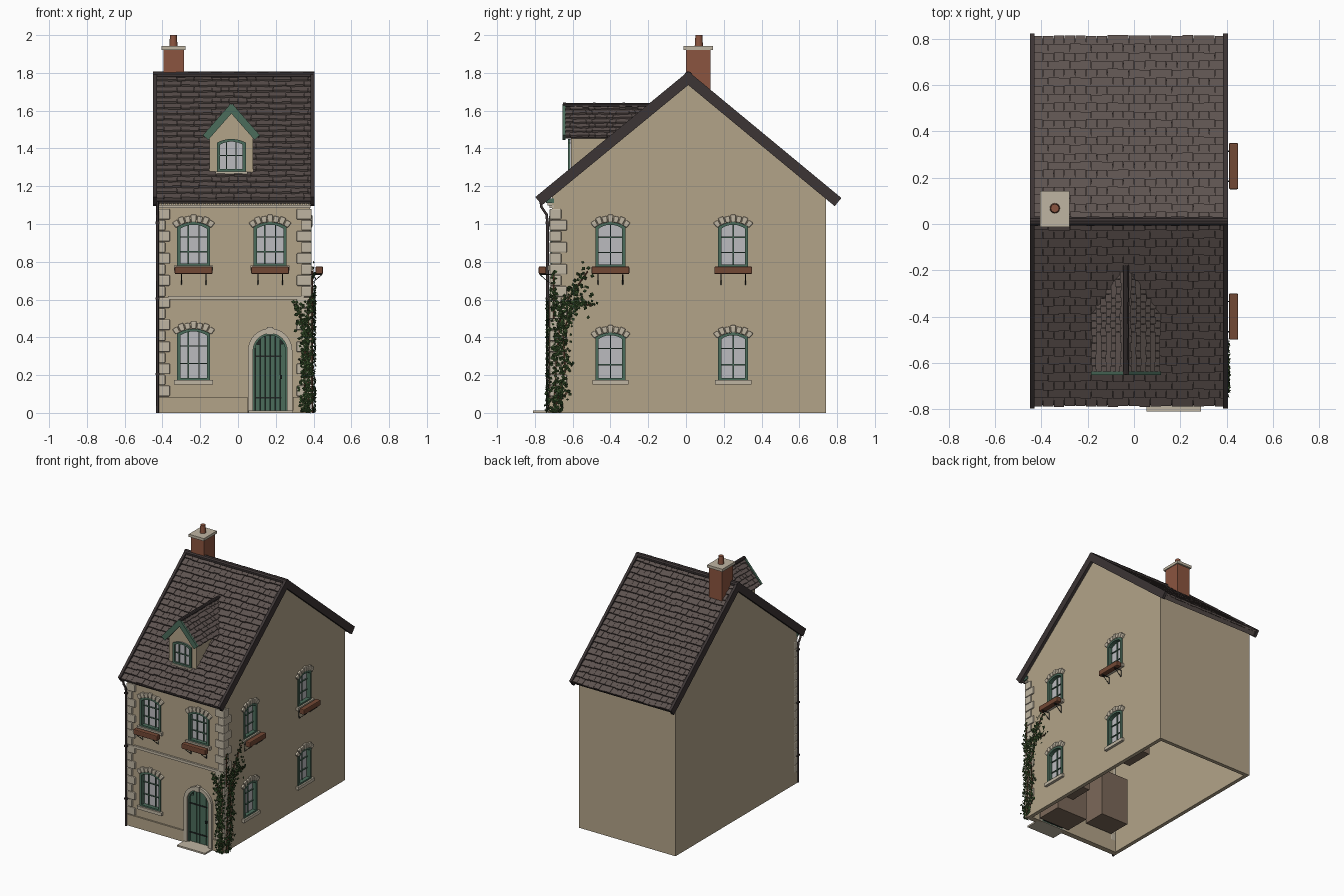
import bpy, bmesh, math, random
from mathutils import Matrix, Vector

if "Cube" in bpy.data.objects:
    bpy.data.objects.remove(bpy.data.objects["Cube"])
random.seed(4)

COL = dict(wall=(.45, .37, .25), stone=(.52, .46, .36), roof=(.11, .085, .078), trim=(.045, .035, .035),
           green=(.07, .15, .105), brick=(.26, .09, .05), wood=(.17, .065, .035), glass=(.5, .5, .52),
           iron=(.015, .02, .018), leaf=(.035, .075, .022), room=(.2, .14, .1))
MATS = {}
for k, c in COL.items():
    MATS[k] = bpy.data.materials.new(k)
    MATS[k].diffuse_color = (*c, 1)

def frame(o, u, v, d):
    m = Matrix((u, v, d)).transposed().to_4x4()
    m.translation = o
    return m

# wall frames: u along the wall, v up, d outwards
def front(cx, y=-.71): return frame((cx, y, 0), (1, 0, 0), (0, 0, 1), (0, -1, 0))
def right(cy, x=.38): return frame((x, cy, 0), (0, 1, 0), (0, 0, 1), (1, 0, 0))

PARTS = {}
def part(name, mat):
    return PARTS.setdefault((name, mat), bmesh.new())

def prism(bm, pts, d0, d1, M):
    a = [bm.verts.new(M @ Vector((p[0], p[1], d0))) for p in pts]
    b = [bm.verts.new(M @ Vector((p[0], p[1], d1))) for p in pts]
    bm.faces.new(a[::-1]); bm.faces.new(b)
    for i in range(len(a)):
        j = (i + 1) % len(a)
        bm.faces.new((a[i], a[j], b[j], b[i]))

def box(bm, u0, u1, v0, v1, d0, d1, M=Matrix()):
    prism(bm, [(u0, v0), (u1, v0), (u1, v1), (u0, v1)], d0, d1, M)

def ring(bm, outer, inner, d0, d1, M):
    L = [[bm.verts.new(M @ Vector((p[0], p[1], d))) for p in pts]
         for pts, d in ((outer, d0), (outer, d1), (inner, d1), (inner, d0))]
    n = len(outer)
    for i in range(n):
        j = (i + 1) % n
        for k in range(4):
            a, b = L[k], L[(k + 1) % 4]
            bm.faces.new((a[i], a[j], b[j], b[i]))

def arch(w, z0, zs, rise, n=10):
    R = (w * w / 4 + rise * rise) / (2 * rise)
    h = math.asin(min(1, w / 2 / R))
    arc = [(R * math.sin(h - 2 * h * i / n), zs + rise - R + R * math.cos(h - 2 * h * i / n)) for i in range(n + 1)]
    return [(-w / 2, z0), (w / 2, z0)] + arc

def tube(name, pts, r, mat):
    cu = bpy.data.curves.new(name, 'CURVE')
    cu.dimensions = '3D'; cu.bevel_depth = r; cu.bevel_resolution = 1; cu.use_fill_caps = True
    s = cu.splines.new('POLY'); s.points.add(len(pts) - 1)
    for p, q in zip(s.points, pts): p.co = (*q, 1)
    cu.materials.append(MATS[mat])
    bpy.context.collection.objects.link(bpy.data.objects.new(name, cu))

# --- wall shell, open underneath
shell = part('house_walls', 'wall')
prism(shell, [(-.71, 0), (.74, 0), (.74, 1.145), (.01, 1.745), (-.71, 1.15)], -.43, .38, right(0, 0))
bmesh.ops.recalc_face_normals(shell, faces=shell.faces)
bmesh.ops.delete(shell, geom=[f for f in shell.faces if f.normal.z < -.9], context='FACES')
cut = part('opening_cutter', 'wall')

# --- windows
def window(M, w, z0, zs, cols, rows, rise=.025, planter=False, recess=True):
    off = -.022 if recess else .004
    if recess:
        prism(cut, arch(w, z0, zs, rise), -.1, .03, M)
        box(part('room_boxes', 'room'), -w / 2 - .03, w / 2 + .03, z0 - .05, zs + .06, -.22, -.045, M)
    prism(part('window_glass', 'glass'), arch(w, z0, zs, rise), off - .006, off, M)
    ring(part('window_frames', 'green'), arch(w + .004, z0, zs, rise), arch(w - .03, z0 + .016, zs - .01, rise - .004), off, .008 if recess else .014, M)
    bars = part('glazing_bars', 'green')
    for i in range(1, cols):
        u = -w / 2 + w * i / cols
        box(bars, u - .003, u + .003, z0, zs + rise * .8, off, off + .008, M)
    for i in range(1, rows):
        v = z0 + (zs + rise - z0) * i / rows
        box(bars, -w / 2, w / 2, v - .003, v + .003, off, off + .008, M)
    if not recess: return
    R = (w * w / 4 + rise * rise) / (2 * rise)
    h, n = math.asin(w / 2 / R) * 1.13, 7
    for i in range(n):
        a0, a1 = -h + 2 * h * (i + .05) / n, -h + 2 * h * (i + .95) / n
        t = .034 + (.006 if i % 2 else 0)
        pts = [(r * math.sin(a), zs + rise - R + r * math.cos(a)) for r, a in ((R, a0), (R, a1), (R + t, a1), (R + t, a0))]
        prism(part('arch_stones', 'stone'), pts, -.01, .014, M)
    box(part('window_sills', 'stone'), -w / 2 - .018, w / 2 + .018, z0 - .02, z0 + .004, -.02, .02, M)
    if planter:
        box(part('window_boxes', 'wood'), -.1, .1, .735, .775, .03, .07, M)
        for u in (-.065, .065):
            tube('box_bracket', [M @ Vector(p) for p in ((u, .733, .065), (u, .733, 0), (u, .68, .003), (u, .733, .065))], .003, 'iron')

window(front(-.235), .17, .17, .42, 3, 3)
for c in (-.235, .17): window(front(c), .17, .775, .985, 3, 3, planter=True)
for c in (-.4, .25):
    window(right(c), .155, .17, .4, 2, 3)
    window(right(c), .155, .77, .985, 2, 3, planter=True)

# --- door with stone surround, planks and hinges
D = front(.17)
prism(cut, arch(.18, -.02, .33, .09, 16), -.1, .03, D)
box(part('room_boxes', 'room'), -.13, .13, .005, .47, -.24, -.045, D)
ring(part('door_surround', 'stone'), arch(.235, 0, .33, .1175, 16), arch(.18, .006, .33, .09, 16), -.03, .018, D)
ring(part('door_frame', 'green'), arch(.182, .004, .33, .091, 16), arch(.16, .01, .33, .08, 16), -.03, .004, D)
box(part('keystone', 'stone'), -.016, .016, .415, .455, 0, .025, D)
for i in range(6):
    u = -.08 + i * .16 / 6
    top = .33 + math.sqrt(max(0, .084 ** 2 - max(abs(u), abs(u + .026)) ** 2)) + .006
    box(part('door_planks', 'green'), u + .0015, u + .0252, .01, top, -.03, -.01, D)
prism(part('door_back', 'iron'), arch(.17, .01, .33, .085, 16), -.034, -.026, D)
for v in (.08, .3): box(part('door_hinges', 'iron'), -.08, .06, v - .005, v + .005, -.012, -.006, D)
box(part('door_handle', 'iron'), .052, .064, .18, .2, -.012, .004, D)
box(part('door_step', 'stone'), -.115, .12, 0, .012, -.01, .1, D)

# --- front wall mouldings
F = front(0)
for u0, u1 in ((-.43, .05), (.29, .385)): box(part('plinth', 'wall'), u0, u1, 0, .085, -.01, .012, F)
box(part('string_course', 'stone'), -.37, .35, .6, .62, -.01, .014, F)
box(part('cornice', 'stone'), -.43, .385, 1.085, 1.1, -.01, .012, F)
box(part('fascia', 'green'), -.43, .385, 1.112, 1.135, -.01, .03, F)
for i in range(40): box(part('cornice_blocks', 'stone'), -.425 + i * .0202, -.413 + i * .0202, 1.098, 1.114, -.01, .024, F)

# --- corner stones
q = part('corner_stones', 'stone')
for i in range(17):
    z, a, b = .088 + i * .0585, (.07, .045)[i % 2], (.05, .08)[i % 2]
    box(q, -.432, -.43 + a, z, z + .056, -.03, .013, F)
    box(q, .38 - a, .39, z, z + .056, -.03, .013, F)
    box(q, .35, .39, -.72, -.71 + b, z, z + .056)

# --- tiled slopes
def slope(name, M, W, L, rows, cols, thick=.03):
    box(part(name + '_deck', 'roof'), 0, W, .005, L, -thick - .008, -.006, M)
    t, h, w = part(name + '_tiles', 'roof'), L / rows, W / cols
    for r in range(rows):
        edges = [0] + [(c + .5 * (r % 2)) * w for c in range(1, cols)] + [W]
        for u0, u1 in zip(edges, edges[1:]):
            T = M @ Matrix.Translation((0, r * h + random.uniform(-.004, .003), random.uniform(-.001, .002))) @ Matrix.Rotation(-.25 * .04 / h, 4, 'X')
            box(t, u0 + .0008, u1 - .0008, 0, h * 1.15, -.008, .006, T)

def ridge(name, p, q, r):
    v = Vector(q) - Vector(p)
    n = max(3, int(v.length / .12))
    for i in range(n):
        bmesh.ops.create_cone(part(name, 'trim'), cap_ends=True, segments=10, radius1=r, radius2=r * .93, depth=v.length / n,
            matrix=Matrix.Translation(Vector(p) + v * ((i + .5) / n)) @ v.to_track_quat('Z', 'Y').to_matrix().to_4x4())

for s, y, z in ((1, -.785, 1.135), (-1, .81, 1.13)):
    v = Vector((0, .012 - y, 1.79 - z)); L = v.length; v.normalize()
    u = Vector((s, 0, 0))
    M = frame((-.44 if s > 0 else .395, y, z), u, v, u.cross(v))
    slope('main_roof', M, .835, L, 22, 18)
    for e in (-.01, .825): box(part('verge_trim', 'trim'), e, e + .02, -.005, L, -.042, .014, M)
ridge('main_ridge', (-.45, .012, 1.787), (.405, .012, 1.787), .021)

# --- dormer
cx = -.035
DM = front(cx, -.61)
prism(part('dormer_walls', 'wall'), [(-.115, 1.25), (.115, 1.25), (.115, 1.475), (0, 1.61), (-.115, 1.475)], -.4, 0, DM)
window(DM, .15, 1.275, 1.43, 3, 2, .02, recess=False)
box(part('window_sills', 'stone'), -.085, .085, 1.262, 1.278, 0, .022, DM)
for s in (1, -1):
    v = Vector((-s * .145, 0, .165)); L = v.length; v.normalize()
    u = Vector((0, s, 0))
    M = frame((cx + s * .145, -.645 if s > 0 else -.19, 1.465), u, v, u.cross(v))
    slope('dormer_roof', M, .455, L, 7, 14, .016)
    e = -.008 if s > 0 else .447
    box(part('dormer_bargeboards', 'green'), e, e + .016, 0, L, -.03, .008, M)
ridge('dormer_ridge', (cx, -.65, 1.628), (cx, -.18, 1.628), .014)

# --- chimney
box(part('chimney_stack', 'brick'), -.395, -.285, .0, .13, 1.68, 1.925)
box(part('chimney_cap', 'stone'), -.405, -.278, -.012, .143, 1.922, 1.942)
bmesh.ops.create_cone(part('chimney_pot', 'brick'), cap_ends=True, segments=16, radius1=.022, radius2=.018, depth=.06, matrix=Matrix.Translation((-.342, .068, 1.97)))

# --- gutter and downpipe
tube('gutter', [(-.44, -.77, 1.128), (.395, -.77, 1.128)], .011, 'trim')
tube('downpipe', [(-.426, -.77, 1.125), (-.426, -.765, 1.09), (-.426, -.738, 1.05), (-.426, -.733, 1), (-.426, -.733, 0)], .008, 'trim')
for z in (.2, .6, 1): box(part('pipe_clips', 'trim'), -.437, -.415, z, z + .012, 0, .033, F)

# --- ivy on the front right corner
def ivy(M, path, count, spread):
    tube('ivy_stem', [M @ Vector((p[0], p[1], .012)) for p in path], .004, 'wood')
    bm = part('ivy_leaves', 'leaf')
    for _ in range(count):
        t = random.random() * (len(path) - 1)
        i = int(t)
        p = Vector(path[i]).lerp(Vector(path[i + 1]), t - i)
        s = random.uniform(.008, .014)
        T = M @ Matrix.Translation((p.x + random.gauss(0, spread), max(.01, p.y + random.gauss(0, spread)), random.uniform(.012, .032)))
        T = T @ Matrix.Rotation(random.uniform(0, 6.3), 4, 'Z') @ Matrix.Rotation(random.uniform(-.7, .7), 4, 'X')
        a, b, c, d = [bm.verts.new(T @ Vector(k)) for k in ((0, -s, 0), (s * .8, 0, -s * .3), (0, s, 0), (-s * .8, 0, -s * .3))]
        bm.faces.new((a, b, c)); bm.faces.new((a, c, d))

ivy(F, [(.36, 0), (.35, .2), (.36, .4), (.31, .58)], 240, .016)
ivy(F, [(.375, 0), (.37, .3), (.375, .6)], 150, .01)
S = right(0)
ivy(S, [(-.7, 0), (-.685, .3), (-.66, .55), (-.52, .75)], 260, .02)
ivy(S, [(-.7, 0), (-.64, .22), (-.65, .42), (-.6, .58), (-.5, .57)], 220, .02)
ivy(S, [(-.68, .05), (-.62, .12)], 30, .015)
ivy(S, [(-.7, .5), (-.7, .75)], 40, .01)

# --- finish meshes
objs = {}
for (name, mat), bm in PARTS.items():
    if name not in ('ivy_leaves', 'house_walls'): bmesh.ops.recalc_face_normals(bm, faces=bm.faces)
    me = bpy.data.meshes.new(name)
    bm.to_mesh(me); bm.free()
    me.materials.append(MATS[mat])
    ob = objs[name] = bpy.data.objects.new(name, me)
    bpy.context.collection.objects.link(ob)
    if name in ('corner_stones', 'arch_stones', 'window_boxes'):
        b = ob.modifiers.new('bevel', 'BEVEL'); b.width = .006; b.segments = 2

so = objs['house_walls'].modifiers.new('thickness', 'SOLIDIFY')
so.thickness = .04; so.offset = -1
bo = objs['house_walls'].modifiers.new('openings', 'BOOLEAN')
bo.object = objs['opening_cutter']; bo.solver = 'EXACT'
objs['opening_cutter'].hide_render = True
objs['opening_cutter'].display_type = 'WIRE'
for n in ('chimney_pot', 'main_ridge', 'dormer_ridge'):
    bpy.ops.object.select_all(action='DESELECT')
    objs[n].select_set(True); bpy.context.view_layer.objects.active = objs[n]
    bpy.ops.object.shade_smooth_by_angle()

for m in bpy.data.materials:
    if m.users and not m.is_grease_pencil:
        m.use_nodes = True
        m.node_tree.nodes["Principled BSDF"].inputs["Base Color"].default_value = m.diffuse_color
